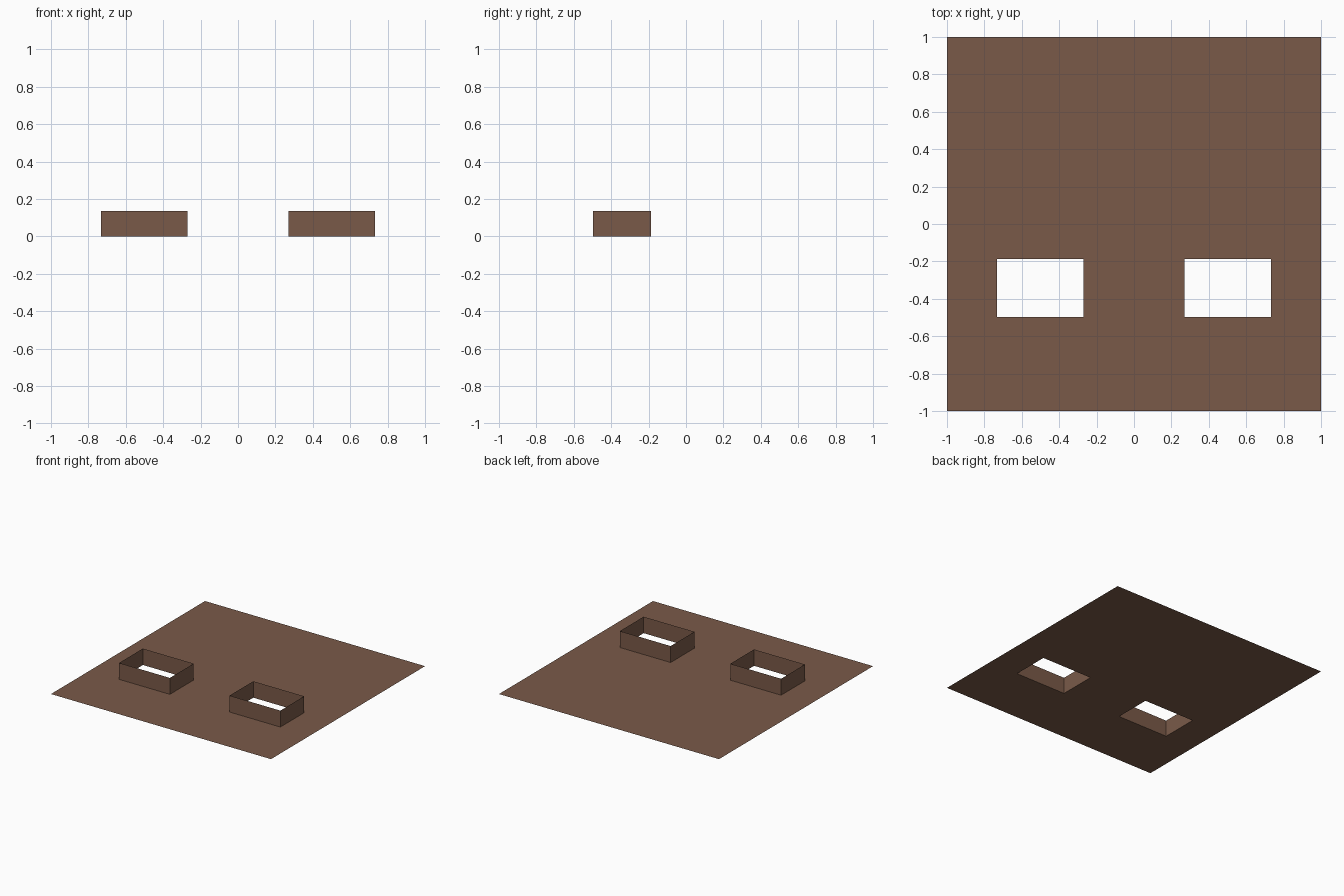
import bpy, bmesh

if "Cube" in bpy.data.objects:
    bpy.data.objects.remove(bpy.data.objects["Cube"])

brown = bpy.data.materials.new("warm brown")
brown.diffuse_color = (0.195, 0.102, 0.066, 1)
brown.use_nodes = True
brown.node_tree.nodes["Principled BSDF"].inputs["Base Color"].default_value = brown.diffuse_color

XS = (-1, -0.733, -0.271, 0.271, 0.733, 1)
YS = (-1, -0.497, -0.188, 1)
HEIGHT = 0.135


def finish(bm, name):
    mesh = bpy.data.meshes.new(name)
    bm.to_mesh(mesh)
    bm.free()
    mesh.materials.append(brown)
    bpy.context.collection.objects.link(bpy.data.objects.new(name, mesh))


# Flat sheet with two rectangular openings
bm = bmesh.new()
v = [[bm.verts.new((x, y, 0)) for y in YS] for x in XS]
for i in range(len(XS) - 1):
    for j in range(len(YS) - 1):
        if j == 1 and i in (1, 3):
            continue
        bm.faces.new((v[i][j], v[i + 1][j], v[i + 1][j + 1], v[i][j + 1]))
bmesh.ops.dissolve_limit(bm, angle_limit=0.01, verts=bm.verts, edges=bm.edges)
finish(bm, "base_sheet")


# Thin upright rim around each opening
def rim(name, x0, x1):
    bm = bmesh.new()
    ring = [(x0, YS[1]), (x1, YS[1]), (x1, YS[2]), (x0, YS[2])]
    low = [bm.verts.new((x, y, 0)) for x, y in ring]
    high = [bm.verts.new((x, y, HEIGHT)) for x, y in ring]
    for i in range(4):
        k = (i + 1) % 4
        bm.faces.new((low[i], low[k], high[k], high[i]))
    finish(bm, name)


rim("left_opening_rim", XS[1], XS[2])
rim("right_opening_rim", XS[3], XS[4])
